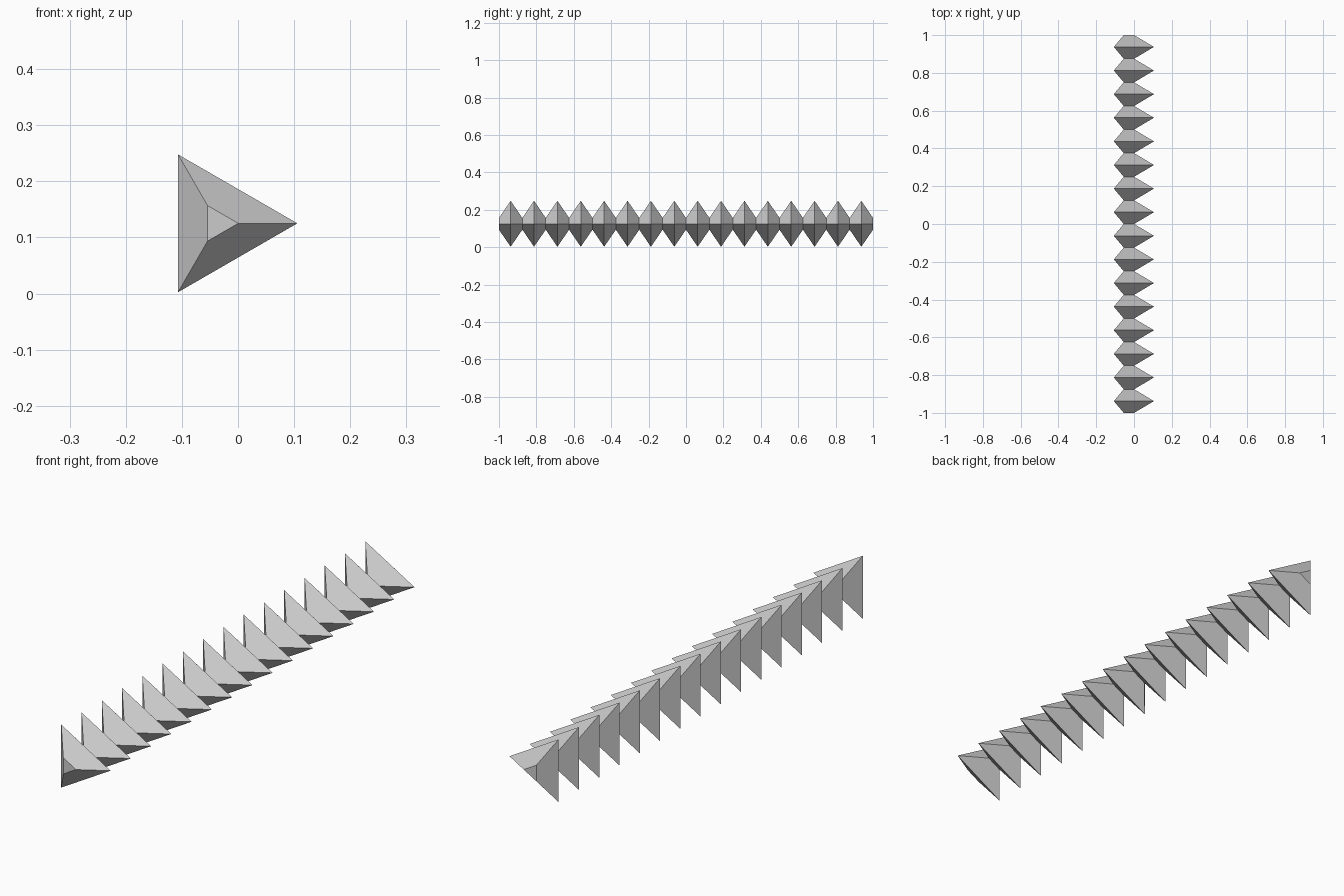
import bpy, bmesh
from math import cos, sin, tau

if "Cube" in bpy.data.objects:
    bpy.data.objects.remove(bpy.data.objects["Cube"])

BEADS = 16
PITCH = 2.0 / BEADS
CX, CZ = -0.036, 0.1252          # axis of the bar
R_NECK, R_PEAK = 0.0365, 0.1418  # triangle radii at necks and peaks

bm = bmesh.new()


def ring(y, r):
    """Triangular cross-section pointing towards +x."""
    return [bm.verts.new((CX + r * cos(i * tau / 3), y, CZ + r * sin(i * tau / 3)))
            for i in range(3)]


# alternating narrow and wide triangles along the bar
rings = [ring(-1 + k * PITCH / 2, R_PEAK if k % 2 else R_NECK)
         for k in range(2 * BEADS + 1)]

# ridged sides
for a, b in zip(rings, rings[1:]):
    for i in range(3):
        j = (i + 1) % 3
        bm.faces.new((a[i], a[j], b[j], b[i]))

# end caps
bm.faces.new(rings[0])
bm.faces.new(rings[-1])
bmesh.ops.recalc_face_normals(bm, faces=bm.faces)

mesh = bpy.data.meshes.new("ridged_triangular_bar")
bm.to_mesh(mesh)
bm.free()
bpy.context.collection.objects.link(bpy.data.objects.new("ridged_triangular_bar", mesh))
